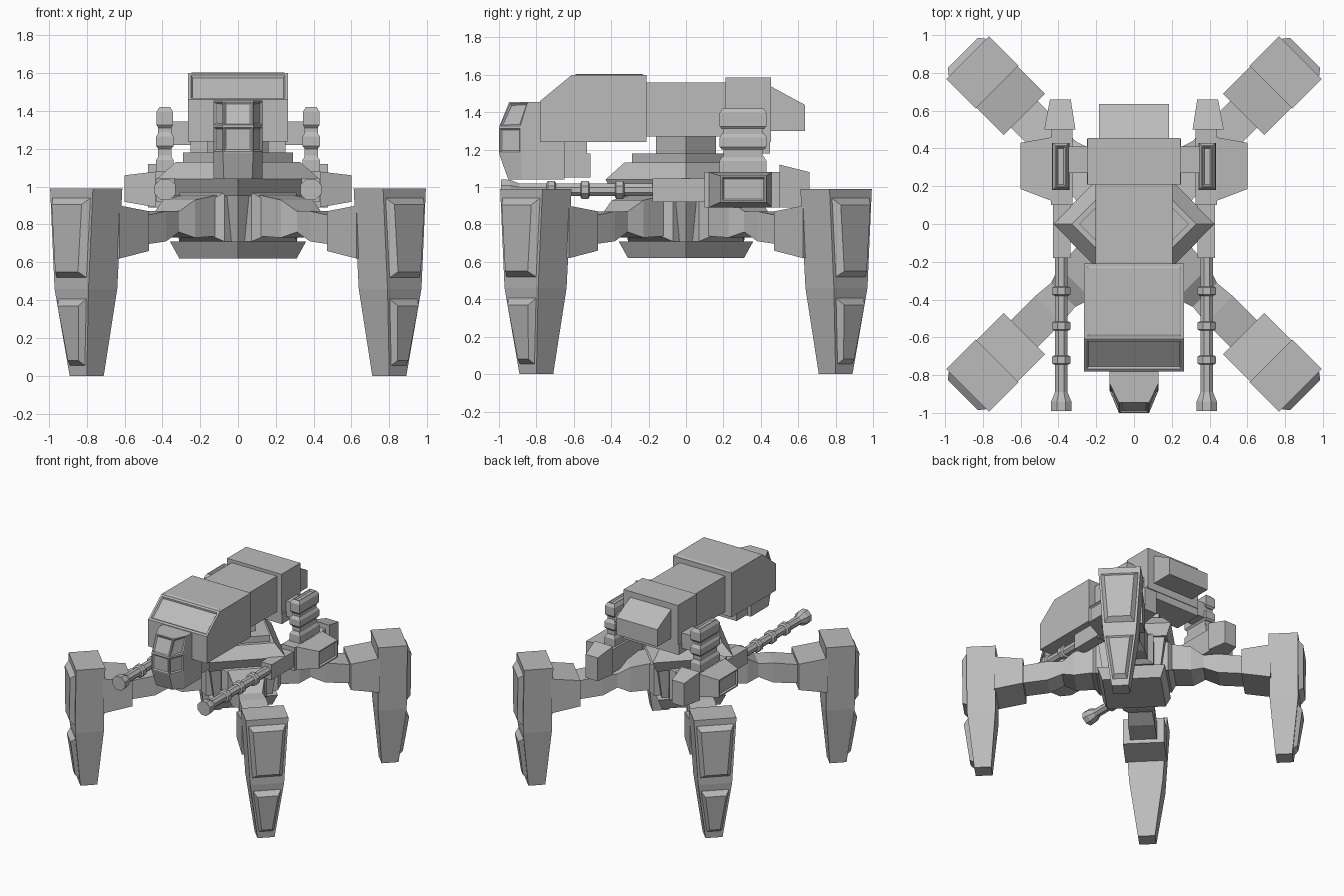
import bpy, bmesh, math
from mathutils import Matrix, Vector

if "Cube" in bpy.data.objects:
    bpy.data.objects.remove(bpy.data.objects["Cube"])

grey = bpy.data.materials.new("hull_grey")
grey.diffuse_color = (0.5, 0.5, 0.5, 1)
grey.use_nodes = True
grey.node_tree.nodes["Principled BSDF"].inputs["Base Color"].default_value = grey.diffuse_color

ONE = [Matrix.Identity(4)]
SIDES = [Matrix.Identity(4), Matrix.Scale(-1, 4, (1, 0, 0))]
CORNERS = [Matrix.Rotation(math.radians(45 + 90 * k), 4, 'Z') for k in range(4)]


def loft(name, rings, copies=ONE, panels=()):
    """Skin a stack of equal rings; panels = (direction, inset, depth) on matching faces."""
    for i, m in enumerate(copies):
        bm = bmesh.new()
        vs = [[bm.verts.new(p) for p in r] for r in rings]
        n = len(rings[0])
        for a, b in zip(vs, vs[1:]):
            for k in range(n):
                bm.faces.new((a[k], a[(k + 1) % n], b[(k + 1) % n], b[k]))
        bm.faces.new(vs[0][::-1])
        bm.faces.new(vs[-1])
        bmesh.ops.recalc_face_normals(bm, faces=bm.faces)
        for d, inset, depth in panels:
            bm.normal_update()
            f = max(bm.faces, key=lambda f: f.normal.dot(Vector(d).normalized()))
            bmesh.ops.inset_individual(bm, faces=[f], thickness=inset, depth=0)
            bmesh.ops.inset_individual(bm, faces=[f], thickness=0.012, depth=depth)
        bm.transform(m)
        bmesh.ops.recalc_face_normals(bm, faces=bm.faces)
        me = bpy.data.meshes.new(name)
        bm.to_mesh(me)
        bm.free()
        me.materials.append(grey)
        ob = bpy.data.objects.new(name if len(copies) == 1 else f"{name}_{i + 1}", me)
        bpy.context.collection.objects.link(ob)


def rx(x, y0, y1, z0, z1):
    return [(x, y0, z0), (x, y1, z0), (x, y1, z1), (x, y0, z1)]


def ry(y, x0, x1, z0, z1):
    return [(x0, y, z0), (x1, y, z0), (x1, y, z1), (x0, y, z1)]


def rz(z, x0, x1, y0, y1):
    return [(x0, y0, z), (x1, y0, z), (x1, y1, z), (x0, y1, z)]


def diamond(z, r):
    return [(r, 0, z), (0, r, z), (-r, 0, z), (0, -r, z)]


def box(name, x0, x1, y0, y1, z0, z1, copies=ONE, panels=()):
    loft(name, [rz(z0, x0, x1, y0, y1), rz(z1, x0, x1, y0, y1)], copies, panels)


# Body: diamond hull
loft("belly_plate", [diamond(.62, .31), diamond(.71, .36)])
loft("body_core", [diamond(.71, .31), diamond(.97, .36)])
loft("upper_hull", [diamond(.95, .38), diamond(1.04, .43), diamond(1.13, .33)])
loft("deck_plate", [diamond(1.13, .29), diamond(1.18, .29)])
loft("turret_neck", [diamond(1.18, .16), diamond(1.28, .16)])
box("neck_block", -.25, .25, .21, .45, 1.18, 1.26)

# Legs: built along +x, turned to the four corners
loft("hip_mount", [rx(.2, -.17, .17, .71, 1.0), rx(.27, -.17, .17, .71, .97),
                   rx(.31, -.11, .11, .74, .93)], CORNERS)
loft("thigh", [rx(.26, -.13, .13, .74, .96), rx(.44, -.12, .12, .73, .93),
               rx(.53, -.09, .09, .76, .87), rx(.64, -.1, .1, .71, .87),
               rx(.84, -.1, .1, .69, .84)], CORNERS)
loft("knee_block", [rx(.82, -.155, .155, .66, .87), rx(1.04, -.155, .155, .62, .9)], CORNERS)
loft("shin", [rz(0, 1.068, 1.195, -.064, .064), rz(.46, 1.03, 1.245, -.127, .127),
              rz(.99, 1.025, 1.245, -.16, .16)], CORNERS)


def plate(pts, u_low, u_high):
    z0, v0, z1, v1 = pts
    return [(u_low, -v0, z0), (u_low, v0, z0), (u_high, v1, z1), (u_high, -v1, z1)]


loft("shin_upper_armor", [plate((.515, .115, .945, .145), 1.24, 1.24),
                          plate((.55, .085, .905, .112), 1.282, 1.282)], CORNERS)
loft("shin_lower_armor", [plate((.05, .058, .41, .108), 1.195, 1.235),
                          plate((.08, .04, .37, .078), 1.232, 1.272)], CORNERS)

# Turret
front = [(-.78, 1.24), (-.21, 1.24), (-.21, 1.6), (-.61, 1.6), (-.78, 1.46)]
loft("turret_front", [[(x, y, z) for y, z in front] for x in (-.265, .265)],
     panels=[((0, -.6, .75), .022, -.012), ((0, 0, 1), .022, .004)])
box("turret_middle", -.205, .205, -.21, .22, 1.27, 1.56)
box("turret_rear", -.245, .245, .21, .455, 1.24, 1.585)
loft("turret_tail", [ry(.45, -.185, .185, 1.3, 1.54), ry(.635, -.185, .185, 1.3, 1.44)])

# Cockpit with tapered nose and recessed windows
loft("cockpit", [
    [(-.13, -.65, 1.04), (-.13, -.88, 1.04), (-.075, -.95, 1.04),
     (.075, -.95, 1.04), (.13, -.88, 1.04), (.13, -.65, 1.04)],
    [(-.13, -.65, 1.18), (-.13, -.88, 1.18), (-.08, -1, 1.18),
     (.08, -1, 1.18), (.13, -.88, 1.18), (.13, -.65, 1.18)],
    [(-.13, -.65, 1.32), (-.13, -.88, 1.32), (-.08, -1, 1.32),
     (.08, -1, 1.32), (.13, -.88, 1.32), (.13, -.65, 1.32)],
    [(-.13, -.65, 1.455), (-.13, -.84, 1.455), (-.08, -.945, 1.455),
     (.08, -.945, 1.455), (.13, -.84, 1.455), (.13, -.65, 1.455)]],
    panels=[((0, -1, 0), .01, -.008), ((0, -.93, .37), .01, -.008),
            ((.92, -.4, 0), .01, -.008), ((-.92, -.4, 0), .01, -.008),
            ((.85, -.4, .25), .01, -.008), ((-.85, -.4, .25), .01, -.008)])
box("chin_block", -.1, .1, -.66, -.51, 1.05, 1.18)
box("chin_mount", -.1, .1, -.66, -.53, 1.16, 1.26)

# Side guns
loft("gun_body", [ry(-.18, .335, .43, .92, 1.045), ry(.12, .335, .43, .92, 1.045)], SIDES)
box("gun_housing", .325, .44, .1, .51, .89, 1.08, SIDES)
loft("gun_side_pod", [rx(.43, .12, .46, .89, 1.08), rx(.6, .185, .43, .92, 1.06)], SIDES,
     [((1, 0, 0), .012, -.012)])
loft("gun_tail", [ry(.5, .31, .475, .89, 1.12), ry(.66, .335, .445, .89, 1.08)], SIDES)


def tube(name, profile, n=8):
    rings = [[(.385 + r * math.cos((k + .5) * math.tau / n), y,
               .985 + r * math.sin((k + .5) * math.tau / n)) for k in range(n)]
             for y, r in profile]
    loft(name, rings, SIDES)


tube("gun_barrel", [(-.99, .036), (-.99, .06), (-.94, .058), (-.89, .036), (-.15, .036)])
for y in (-.72, -.54, -.355):
    tube("barrel_ring", [(y - .025, .04), (y - .018, .052), (y + .018, .052), (y + .025, .04)])

# Vertical launchers in three tiers, tied to the turret by an arm
for z0, z1, w in ((1.05, 1.165, .046), (1.2, 1.29, .046), (1.31, 1.42, .044)):
    loft("launcher_tier", [rz(z, .387 - w + c, .387 + w - c, .18 + c, .43 - c)
                           for z, c in ((z0, .012), (z0 + .015, 0), (z1 - .025, 0), (z1, .015))],
         SIDES, [((0, 0, 1), .008, -.012)] if z1 > 1.4 else ())
box("launcher_core", .352, .422, .2, .41, 1.05, 1.35, SIDES)
box("launcher_arm", .2, .36, .27, .41, 1.22, 1.345, SIDES)
